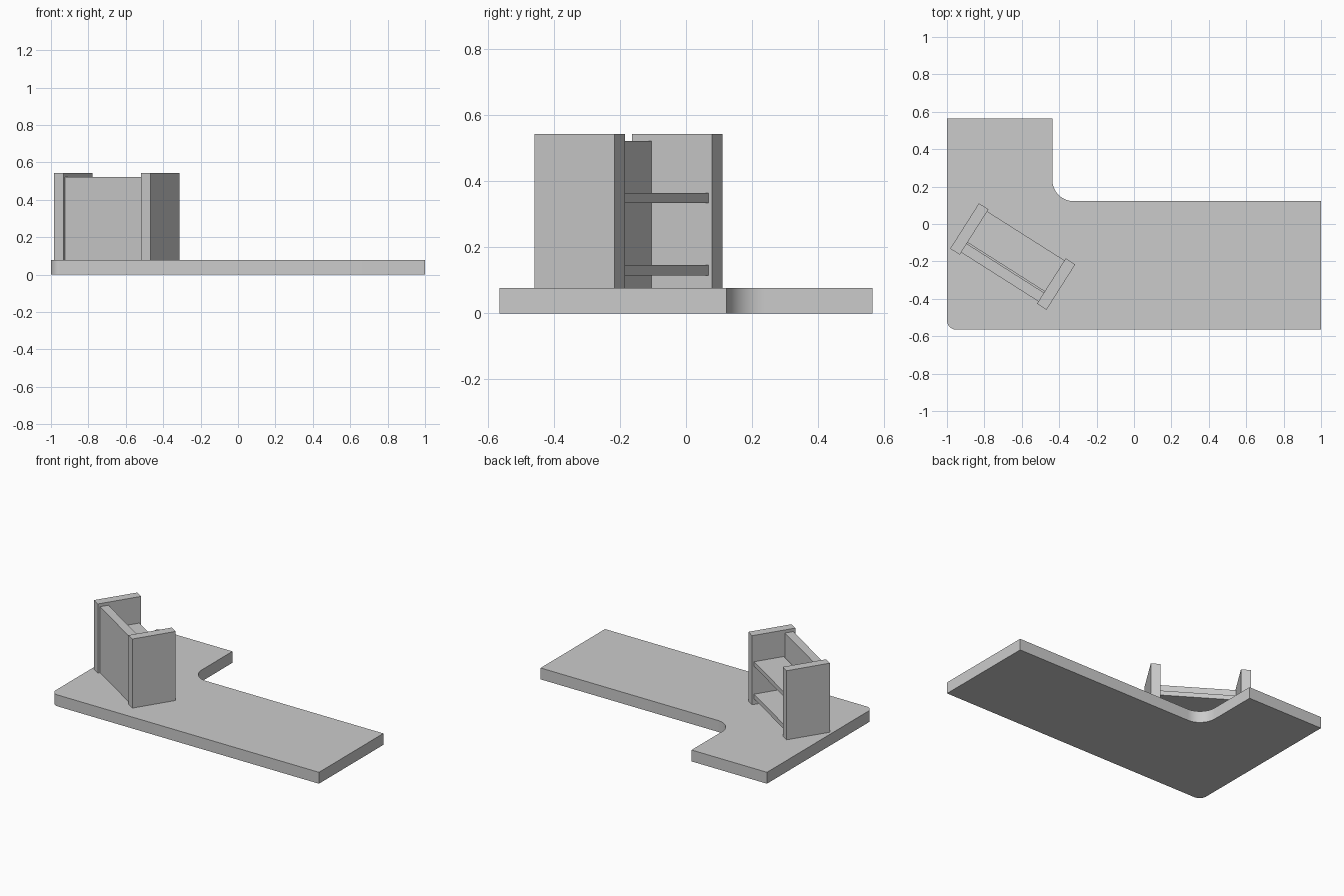
import bpy, bmesh
from math import sin, cos, radians
from mathutils import Matrix, Vector

if "Cube" in bpy.data.objects:
    bpy.data.objects.remove(bpy.data.objects["Cube"])

BASE_H = 0.077


def finish(bm, name, matrix=None):
    bmesh.ops.recalc_face_normals(bm, faces=bm.faces)
    mesh = bpy.data.meshes.new(name)
    bm.to_mesh(mesh)
    bm.free()
    obj = bpy.data.objects.new(name, mesh)
    if matrix:
        obj.matrix_world = matrix
    bpy.context.collection.objects.link(obj)
    return obj


def arc(cx, cy, r, start, end, steps=12):
    return [(cx + r * cos(radians(start + (end - start) * i / steps)),
             cy + r * sin(radians(start + (end - start) * i / steps)))
            for i in range(steps + 1)]


def box(name, lo, hi, matrix):
    bm = bmesh.new()
    bmesh.ops.create_cube(bm, size=1)
    lo, hi = Vector(lo), Vector(hi)
    for v in bm.verts:
        v.co = Vector(((lo[i] + hi[i]) / 2 + v.co[i] * (hi[i] - lo[i])) for i in range(3))
    return finish(bm, name, matrix)


# L-shaped top with a rounded inner corner and one rounded outer corner
R_IN, R_OUT = 0.115, 0.05
outline = [(-1, 0.565), *arc(-0.437 + R_IN, 0.122 + R_IN, R_IN, 180, 270),
           (1, 0.122), (1, -0.565),
           *arc(-1 + R_OUT, -0.565 + R_OUT, R_OUT, 270, 180)]
outline.insert(1, (-0.437, 0.565))
bm = bmesh.new()
face = bm.faces.new([bm.verts.new((x, y, 0)) for x, y in outline])
new = bmesh.ops.extrude_face_region(bm, geom=[face])["geom"]
bmesh.ops.translate(bm, vec=(0, 0, BASE_H),
                    verts=[g for g in new if isinstance(g, bmesh.types.BMVert)])
slab = finish(bm, "l_shaped_slab")
bpy.context.view_layer.objects.active = slab
slab.select_set(True)
bpy.ops.object.shade_smooth_by_angle(angle=radians(30))

# Turned shelf unit standing on the slab
unit = Matrix.Translation((-0.6485, -0.174, 0)) @ Matrix.Rotation(radians(-32.4), 4, 'Z')
INNER, OUTER, DEPTH = 0.2445, 0.305, 0.1435

# Side panels
box("left_panel", (-OUTER, -DEPTH, BASE_H), (-INNER, DEPTH, 0.543), unit)
box("right_panel", (INNER, -DEPTH, BASE_H), (OUTER, DEPTH, 0.543), unit)

# Closing panel between the sides
box("closing_panel", (-INNER, -0.129, BASE_H), (INNER, -0.0735, 0.522), unit)

# Shelves
for name, z in (("lower_shelf", 0.115), ("upper_shelf", 0.334)):
    box(name, (-INNER, -0.066, z), (INNER, 0.131, z + 0.031), unit)
